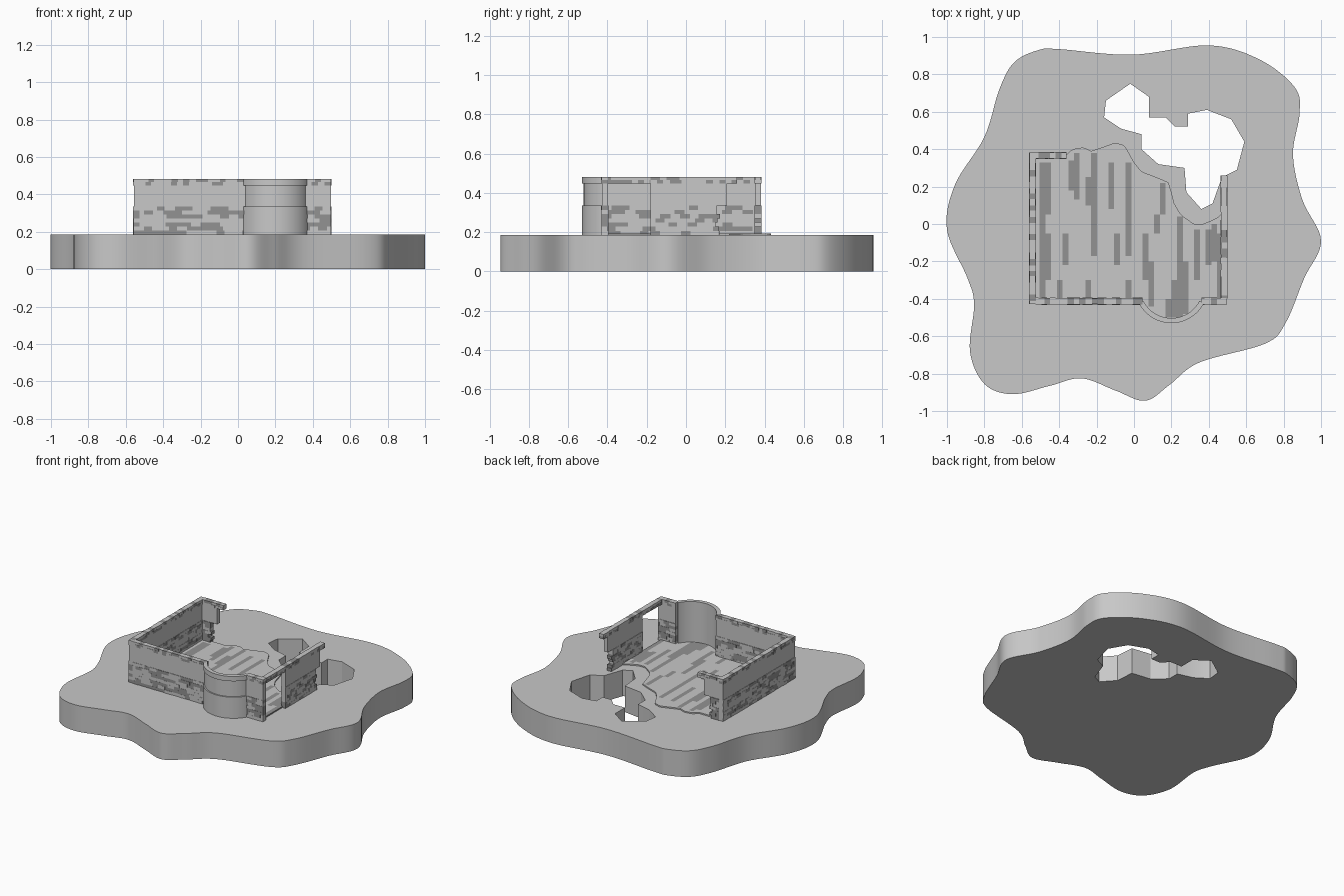
import bpy, bmesh, math, random
from mathutils import Vector

random.seed(4)
cube = bpy.data.objects.get("Cube")
if cube:
    bpy.data.objects.remove(cube, do_unlink=True)


def material(name, value):
    mat = bpy.data.materials.new(name)
    mat.use_nodes = True
    color = (value, value, value, 1)
    mat.diffuse_color = color
    mat.node_tree.nodes["Principled BSDF"].inputs["Base Color"].default_value = color
    return mat


LIGHT = material("light stone", 0.58)
DARK = material("dark stone", 0.29)
GROUND_TOP, FLOOR_TOP = 0.185, 0.194
LEDGE, LINTEL, WALL_TOP = 0.335, 0.448, 0.482
THICK = 0.03


def prism(bm, outline, z0, z1, mat=0):
    """Extrude a flat outline between two heights."""
    low = [bm.verts.new((p[0], p[1], z0)) for p in outline]
    high = [bm.verts.new((p[0], p[1], z1)) for p in outline]
    faces = [bm.faces.new(low[::-1]), bm.faces.new(high)]
    for i in range(len(low)):
        j = (i + 1) % len(low)
        faces.append(bm.faces.new((low[i], low[j], high[j], high[i])))
    for face in faces:
        face.material_index = mat


def finish(name, bm, smooth=False):
    bmesh.ops.recalc_face_normals(bm, faces=bm.faces)
    mesh = bpy.data.meshes.new(name)
    bm.to_mesh(mesh)
    bm.free()
    obj = bpy.data.objects.new(name, mesh)
    bpy.context.collection.objects.link(obj)
    mesh.materials.append(LIGHT)
    mesh.materials.append(DARK)
    if smooth:
        smooth_object(obj)
    return obj


def smooth_object(obj):
    bpy.ops.object.select_all(action="DESELECT")
    obj.select_set(True)
    bpy.context.view_layer.objects.active = obj
    bpy.ops.object.shade_smooth_by_angle(angle=math.radians(25))


def rounded_loop(points, steps=8):
    """Smooth closed loop through the points."""
    result = []
    n = len(points)
    for i in range(n):
        a, b, c, d = (Vector(points[(i + k) % n]) for k in (-1, 0, 1, 2))
        for s in range(steps):
            t = s / steps
            result.append(b + (c - a) * t / 2 + (a * 2 - b * 5 + c * 4 - d) * t * t / 2
                          + (b * 3 - a - c * 3 + d) * t ** 3 / 2)
    return result


# Ground slab with a wavy rim and a jagged pit through it
rim = [(-.51, .93), (-.4, .935), (-.01, .905), (.4, .955), (.67, .88), (.86, .73),
       (.885, .59), (.85, .37), (.9, .13), (1, -.09), (.91, -.29), (.81, -.53),
       (.7, -.64), (.35, -.74), (.19, -.86), (.06, -.945), (-.1, -.89), (-.28, -.825),
       (-.45, -.865), (-.65, -.91), (-.8, -.855), (-.877, -.68), (-.855, -.43),
       (-.89, -.29), (-1, -.03), (-.957, .21), (-.8, .465), (-.72, .72), (-.64, .865)]
pit = [(-.02, .75), (-.15, .66), (-.16, .57), (-.07, .51), (.04, .48), (.04, .4),
       (.13, .32), (.27, .3), (.28, .17), (.36, .08), (.42, .11), (.47, .25), (.55, .29),
       (.59, .44), (.52, .56), (.39, .61), (.29, .59), (.29, .52), (.22, .52),
       (.17, .57), (.08, .57), (.08, .68)]
curve = bpy.data.curves.new("ground", "CURVE")
curve.dimensions = "2D"
curve.fill_mode = "BOTH"
curve.extrude = GROUND_TOP / 2
for loop in (rounded_loop(rim), pit):
    spline = curve.splines.new("POLY")
    spline.points.add(len(loop) - 1)
    spline.use_cyclic_u = True
    for point, p in zip(spline.points, loop):
        point.co = (p[0], p[1], 0, 1)
shape = bpy.data.objects.new("ground_outline", curve)
bpy.context.collection.objects.link(shape)
bpy.context.view_layer.update()
flat = shape.evaluated_get(bpy.context.evaluated_depsgraph_get()).to_mesh()
bm = bmesh.new()
bm.from_mesh(flat)
shape.to_mesh_clear()
bpy.data.objects.remove(shape, do_unlink=True)
bmesh.ops.translate(bm, verts=bm.verts, vec=(0, 0, GROUND_TOP / 2))
bmesh.ops.remove_doubles(bm, verts=bm.verts, dist=0.0001)
for face in bm.faces:
    face.material_index = 0
finish("ground", bm, True)

# Plank floor with a broken back edge, bulging into the bay
BAY = Vector((.2, -.335))
broken = [(-.54, .37), (-.36, .37), (-.33, .4), (-.27, .41), (-.23, .39), (-.17, .41),
          (-.1, .435), (-.05, .42), (0, .33), (.04, .28), (.12, .25), (.19, .22),
          (.21, .12), (.25, .05), (.32, 0), (.37, 0), (.44, .03), (.5, .08)]


def back_edge(x):
    for (x0, y0), (x1, y1) in zip(broken, broken[1:]):
        if x0 <= x <= x1:
            return y0 + (y1 - y0) * (x - x0) / (x1 - x0)


def front_edge(x):
    inside = .18 ** 2 - (x - BAY.x) ** 2
    return min(-.41, BAY.y - math.sqrt(inside)) if inside > 0 else -.41


stains = [(-.5, -.4, .33), (-.46, -.3, -.05), (-.46, .05, .33), (-.41, -.4, -.3),
          (-.38, -.22, -.05), (-.31, .13, .38), (-.35, .18, .34), (-.24, -.4, -.3),
          (-.24, .1, .25), (-.2, -.17, .38), (-.13, .08, .33), (-.09, -.22, -.05),
          (-.02, -.17, .33), (-.02, -.4, -.3), (.05, -.3, -.05), (.08, -.44, -.2),
          (.11, -.05, .05), (.14, .05, .22), (.17, -.5, -.4), (.2, -.5, -.3),
          (.24, -.5, .04), (.28, -.48, -.2), (.35, -.3, -.03), (.39, -.22, -.03),
          (.43, -.2, 0), (.46, -.4, -.05)]
columns = 33
width = 1.01 / columns
bm = bmesh.new()
for i in range(columns):
    x0, x1 = -.535 + i * width, -.535 + (i + 1) * width
    # Each plank edge is cut in two so the broken rim stays smooth
    for a, b in ((x0, (x0 + x1) / 2), ((x0 + x1) / 2, x1)):
        front = max(front_edge(a), front_edge(b))
        back = min(back_edge(a), back_edge(b))
        marks = [(max(s, front), min(e, back)) for x, s, e in stains if x0 <= x < x1]
        cuts = sorted({front, back} | {y for mark in marks for y in mark})
        for y0, y1 in zip(cuts, cuts[1:]):
            dark = any(s <= (y0 + y1) / 2 <= e for s, e in marks)
            ends = [front_edge(x) if y0 == front else y0 for x in (a, b)]
            tops = [back_edge(x) if y1 == back else y1 for x in (a, b)]
            prism(bm, [(a, ends[0]), (b, ends[1]), (b, tops[1]), (a, tops[0])],
                  GROUND_TOP - .002, FLOOR_TOP, int(dark))
finish("plank_floor", bm)


def run(bm, start, end, inward, z0, z1, out=0.0, mat=0):
    """Box along a wall line, with an optional outward swell."""
    a, b, n = Vector(start), Vector(end), Vector(inward)
    prism(bm, [a - n * out, b - n * out, b + n * (THICK + out), a + n * (THICK + out)],
          z0, z1, mat)


def bricks(bm, start, end, inward, z0, z1, rows, length, ragged):
    a, b = Vector(start), Vector(end)
    way = (b - a).normalized()
    height = (z1 - z0) / rows
    for row in range(rows):
        z = z0 + row * height
        total = (b - a).length
        if ragged:
            total += random.uniform(-.015, .015)
        pos = 0
        step = length * (.5 if row % 2 else 1)
        while pos < total - .002:
            stop = min(pos + step, total)
            run(bm, a + way * pos, a + way * stop, inward, z, z + height,
                random.uniform(.001, .004), int(random.random() < .4))
            pos = stop
            step = length * random.uniform(.85, 1.15)


def wall(name, start, end, inward, lean=0.0):
    """Brick foot, plaster middle and brick coping; lean makes a broken end overhang."""
    a, b = Vector(start), Vector(end)
    way = (b - a).normalized()
    bm = bmesh.new()
    bricks(bm, a, b, inward, GROUND_TOP, LEDGE, 7, .048, lean > 0)
    run(bm, a, b + way * lean * .5, inward, LEDGE, LINTEL)
    bricks(bm, a, b + way * lean, inward, LINTEL, WALL_TOP, 2, .032, False)
    finish(name, bm)


# Walls around the room
W, E, S, N = -.557, .497, -.428, .382
wall("left_end_wall", (W, S), (W, N), (1, 0))
wall("front_wall", (W + THICK, S), (.045, S), (0, 1))
wall("front_corner_pier", (.36, S), (E, S), (0, 1))
wall("broken_back_wall", (W + THICK, N), (-.46, N), (0, -1), .1)
wall("broken_side_wall", (E, -.18), (E, .16), (-1, 0), .1)

# Coping that bridges the doorway
bm = bmesh.new()
bricks(bm, (E, S + THICK), (E, -.18), (-1, 0), LINTEL, WALL_TOP, 2, .032, False)
finish("door_lintel", bm)

# Rounded bay with a swollen foot and coping
for name, z0, z1, swell in (("bay_foot", GROUND_TOP, LEDGE, .009),
                            ("bay_plaster", LEDGE, LINTEL, 0),
                            ("bay_coping", LINTEL, WALL_TOP, .009)):
    bm = bmesh.new()
    angles = [math.radians(207 + 126 * i / 32) for i in range(33)]
    arc = [[BAY + Vector((math.cos(t), math.sin(t))) * r for t in angles]
           for r in (.186 + swell, .168)]
    prism(bm, arc[0] + arc[1][::-1], z0, z1)
    finish(name, bm, True)
